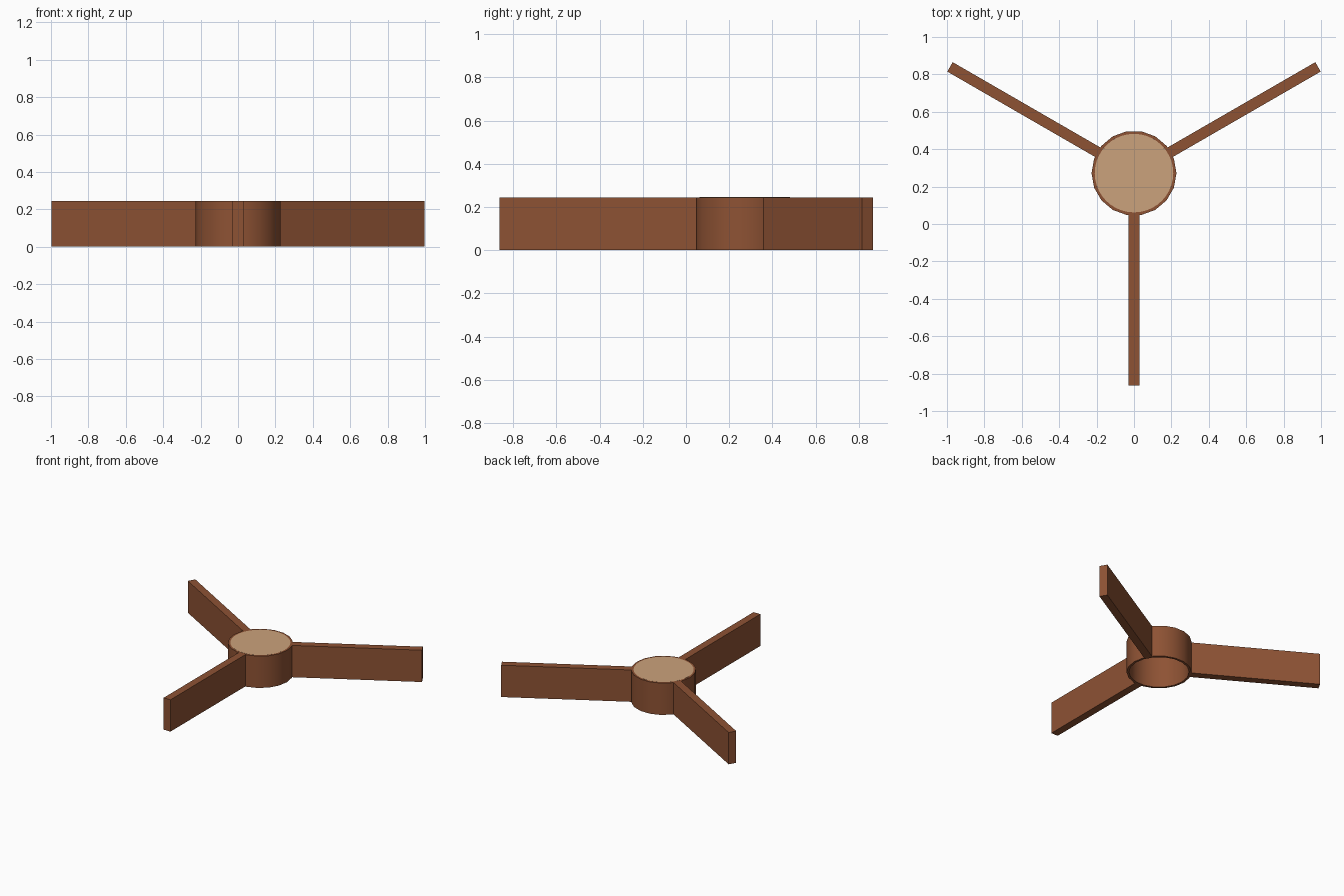
import bpy, bmesh, math
from mathutils import Matrix

if "Cube" in bpy.data.objects:
    bpy.data.objects.remove(bpy.data.objects["Cube"])

HUB = (0, 0.272)      # hub centre
R_OUT, R_IN, H = 0.227, 0.21, 0.245
REACH, HALF_W = 1.136, 0.029
SIDES = 18


def material(name, rgb):
    m = bpy.data.materials.new(name)
    m.diffuse_color = (*rgb, 1)
    m.use_nodes = True
    m.node_tree.nodes["Principled BSDF"].inputs["Base Color"].default_value = m.diffuse_color
    return m


brown = material("brown", (0.27, 0.085, 0.034))
tan = material("tan", (0.60, 0.36, 0.20))


def make(name, bm, mat, angle=0):
    bmesh.ops.recalc_face_normals(bm, faces=bm.faces[:])
    me = bpy.data.meshes.new(name)
    bm.to_mesh(me)
    bm.free()
    me.materials.append(mat)
    ob = bpy.data.objects.new(name, me)
    ob.location = (*HUB, 0)
    ob.rotation_euler.z = angle
    bpy.context.collection.objects.link(ob)
    return ob


# Hub wall: open ring with a faceted outside
bm = bmesh.new()
rings = []
for r, z in ((R_OUT, 0), (R_OUT, H), (R_IN, H), (R_IN, 0)):
    rings.append([bm.verts.new((r * math.cos(a), r * math.sin(a), z))
                  for a in (2 * math.pi * i / SIDES for i in range(SIDES))])
for k in range(4):
    a, b = rings[k], rings[(k + 1) % 4]
    for i in range(SIDES):
        j = (i + 1) % SIDES
        bm.faces.new((a[i], a[j], b[j], b[i]))
hub = make("hub_wall", bm, brown)
bpy.context.view_layer.objects.active = hub
hub.select_set(True)
bpy.ops.object.shade_smooth_by_angle(angle=math.radians(35))

# Round lid closing the top of the hub
bm = bmesh.new()
bmesh.ops.create_cone(bm, cap_ends=True, segments=40, radius1=R_IN, radius2=R_IN, depth=0.008,
                      matrix=Matrix.Translation((0, 0, H - 0.0035)))
make("hub_lid", bm, tan)

# Three upright blades radiating from the hub
for i in range(3):
    bm = bmesh.new()
    start = 0.217
    bmesh.ops.create_cube(bm, size=1, matrix=Matrix.Translation(((start + REACH) / 2, 0, H / 2))
                          @ Matrix.Diagonal((REACH - start, 2 * HALF_W, H, 1)))
    make(f"blade_{i + 1}", bm, brown, math.radians(30 + 120 * i))
